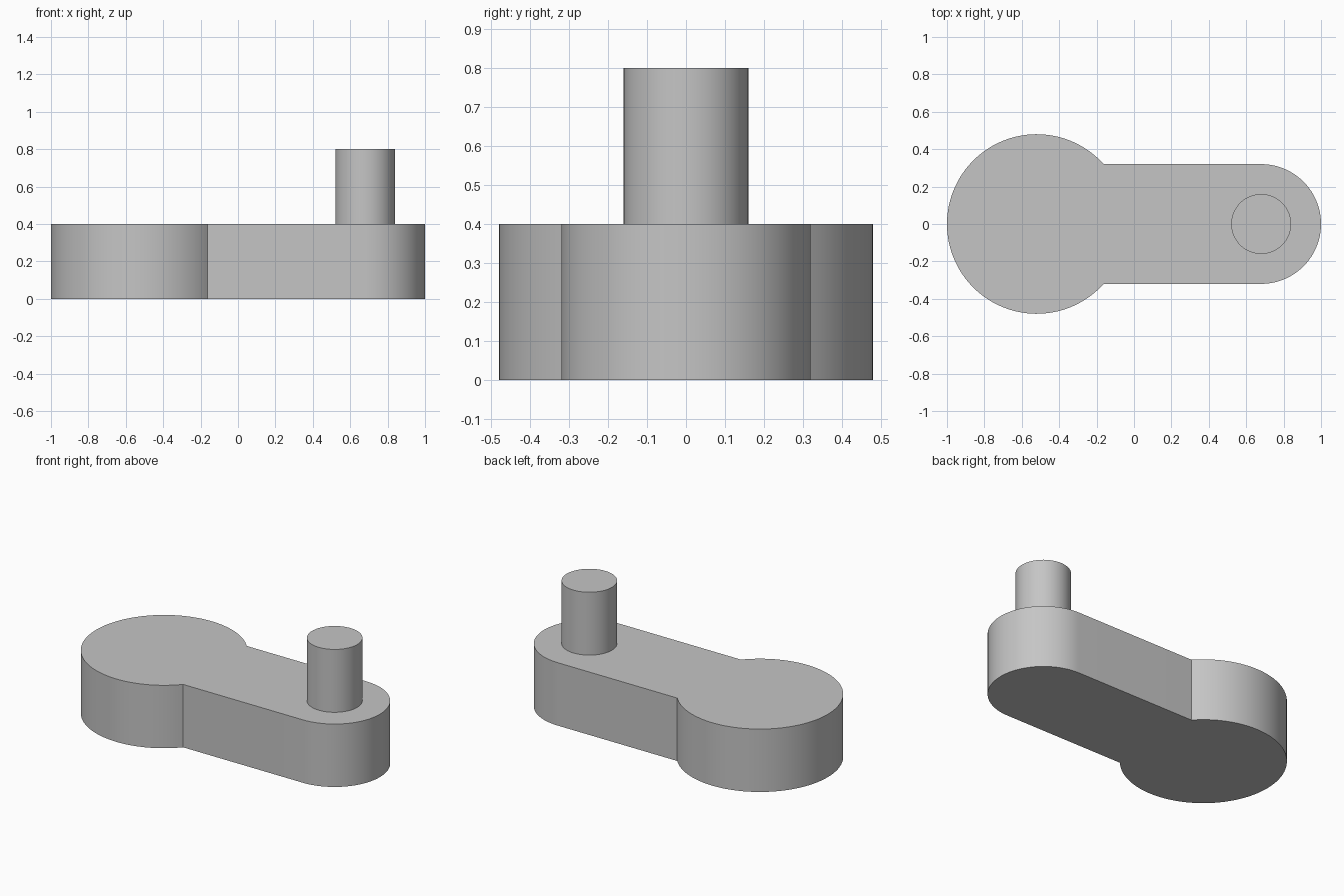
import bpy
import bmesh
from math import asin, cos, sin, pi, radians

cube = bpy.data.objects.get("Cube")
if cube:
    bpy.data.objects.remove(cube, do_unlink=True)

# Single plain grey
grey = bpy.data.materials.new("plain_grey")
grey.use_nodes = True
color = (0.56, 0.56, 0.56, 1)
grey.diffuse_color = color
grey.node_tree.nodes["Principled BSDF"].inputs["Base Color"].default_value = color

THICKNESS = 0.4
HUB_X, HUB_R = -0.52, 0.48
END_X, END_R = 0.68, 0.32
PIN_R, PIN_TOP = 0.16, 0.8


def arc(cx, radius, start, end, steps):
    """Points along an arc centred on the x axis, both ends included."""
    angles = [start + (end - start) * i / steps for i in range(steps + 1)]
    return [(cx + radius * cos(a), radius * sin(a)) for a in angles]


def extrude_outline(name, outline, bottom, top):
    """Solid prism from a counter-clockwise outline."""
    bm = bmesh.new()
    base = bm.faces.new([bm.verts.new((x, y, bottom)) for x, y in outline])
    result = bmesh.ops.extrude_face_region(bm, geom=[base], use_keep_orig=True)
    raised = [v for v in result["geom"] if isinstance(v, bmesh.types.BMVert)]
    bmesh.ops.translate(bm, verts=raised, vec=(0, 0, top - bottom))
    bmesh.ops.recalc_face_normals(bm, faces=bm.faces)
    mesh = bpy.data.meshes.new(name)
    bm.to_mesh(mesh)
    bm.free()
    mesh.materials.append(grey)
    obj = bpy.data.objects.new(name, mesh)
    bpy.context.collection.objects.link(obj)
    bpy.ops.object.select_all(action="DESELECT")
    obj.select_set(True)
    bpy.context.view_layer.objects.active = obj
    bpy.ops.object.shade_smooth_by_angle(angle=radians(30))
    return obj


# Crank arm: round hub running into a straight arm with a rounded end
meet = asin(END_R / HUB_R)
outline = arc(HUB_X, HUB_R, meet, 2 * pi - meet, 96)
outline += arc(END_X, END_R, -pi / 2, pi / 2, 48)
extrude_outline("crank_arm", outline, 0, THICKNESS)

# Upright pin on the rounded end
extrude_outline("crank_pin", arc(END_X, PIN_R, 0, 2 * pi, 64)[:-1], THICKNESS, PIN_TOP)
